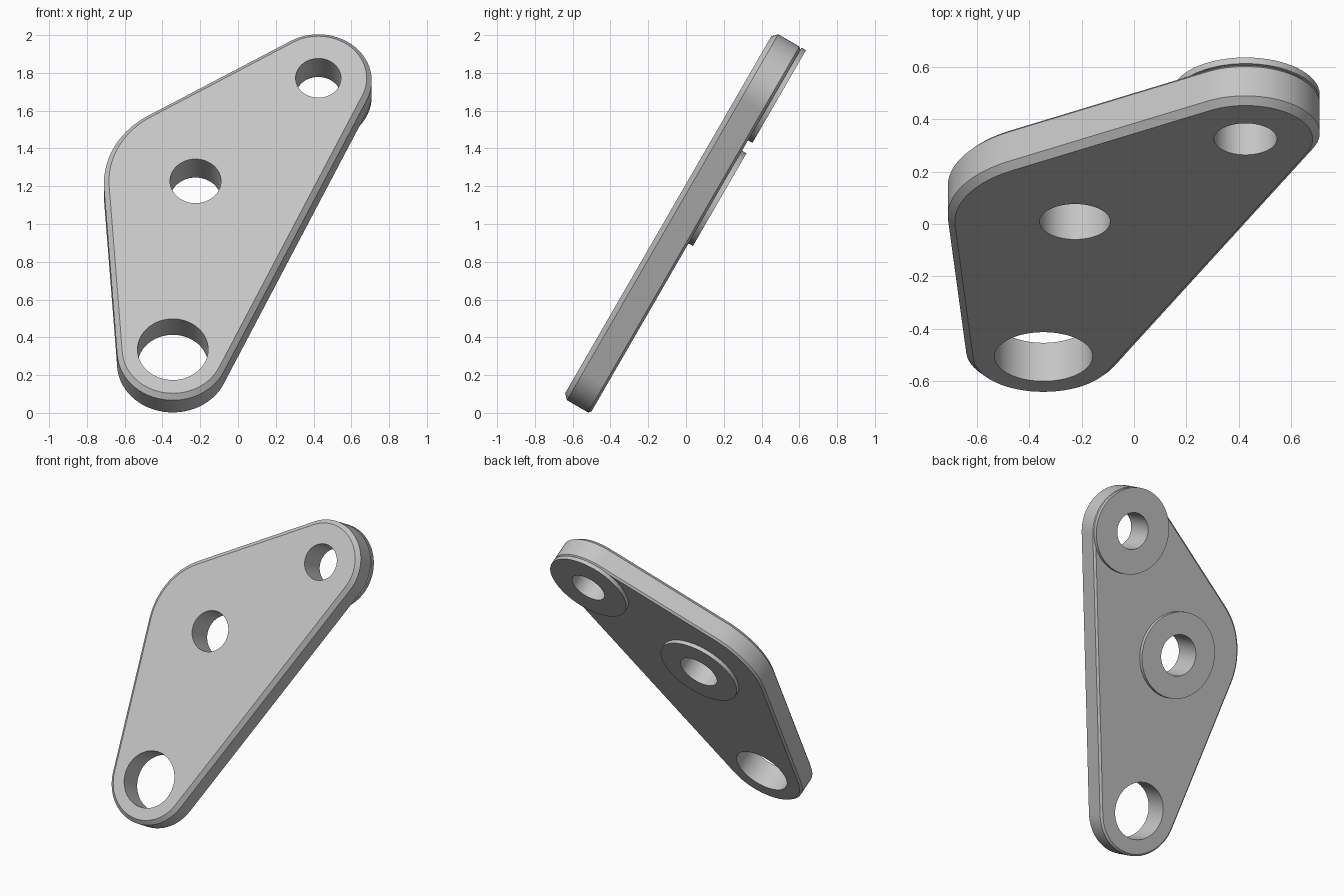
import bpy, bmesh, math
from mathutils import Vector

cube = bpy.data.objects.get("Cube")
if cube:
    bpy.data.objects.remove(cube, do_unlink=True)

grey = bpy.data.materials.new("light_grey")
grey.use_nodes = True
grey.diffuse_color = (0.56, 0.56, 0.56, 1)
grey.node_tree.nodes["Principled BSDF"].inputs["Base Color"].default_value = grey.diffuse_color

# Lobes in the plate's own plane, counter-clockwise: centre, outer radius, hole radius
LOBES = [
    (Vector((-0.345, 0.038)), 0.295, 0.187),   # lower tip
    (Vector((0.425, 1.697)), 0.283, 0.12),     # upper tip
    (Vector((-0.225, 1.067)), 0.485, 0.135),   # middle
]
# Heights along the plate normal
FRONT, BACK, BOSS_BACK = 0.606, 0.437, 0.41
FRONT_CHAMFER, BACK_CHAMFER = 0.027, 0.013
BOSS_RADIUS = 0.283
TILT = math.radians(60)


def arc(centre, radius, start, end, steps):
    return [centre + radius * Vector((math.cos(a), math.sin(a)))
            for a in (start + (end - start) * i / steps for i in range(steps + 1))]


def circle(centre, radius):
    return arc(centre, radius, 0, math.tau, 64)[:-1]


def tangent_angle(a, b):
    """Outward direction of the straight edge running from lobe a to lobe b."""
    d = b[0] - a[0]
    return math.atan2(d.y, d.x) - math.acos((a[1] - b[1]) / d.length)


def outline(inset):
    points = []
    for i, lobe in enumerate(LOBES):
        start = tangent_angle(LOBES[i - 1], lobe)
        end = tangent_angle(lobe, LOBES[(i + 1) % 3])
        end = start + (end - start) % math.tau
        points += arc(lobe[0], lobe[1] - inset, start, end, 28)
    return points


def add_loop(bm, points, height):
    return [bm.verts.new((p.x, p.y, height)) for p in points]


def bridge(bm, a, b):
    for i in range(len(a)):
        j = (i + 1) % len(a)
        bm.faces.new((a[i], a[j], b[j], b[i]))


def cap(bm, loops, normal):
    """Flat face bounded by an outline and its holes."""
    edges = []
    for loop in loops:
        for i, v in enumerate(loop):
            pair = (v, loop[(i + 1) % len(loop)])
            edges.append(bm.edges.get(pair) or bm.edges.new(pair))
    bmesh.ops.triangle_fill(bm, use_beauty=True, edges=edges, normal=normal)


def finish(bm, name):
    bmesh.ops.recalc_face_normals(bm, faces=bm.faces)
    mesh = bpy.data.meshes.new(name)
    bm.to_mesh(mesh)
    bm.free()
    mesh.materials.append(grey)
    obj = bpy.data.objects.new(name, mesh)
    obj.rotation_euler.x = TILT
    bpy.context.collection.objects.link(obj)
    bpy.ops.object.select_all(action='DESELECT')
    obj.select_set(True)
    bpy.context.view_layer.objects.active = obj
    bpy.ops.object.shade_smooth_by_angle(angle=math.radians(25))


# Plate with chamfered rims and three through holes
bm = bmesh.new()
rims = [add_loop(bm, outline(inset), height) for inset, height in (
    (FRONT_CHAMFER, FRONT), (0, FRONT - FRONT_CHAMFER),
    (0, BACK + BACK_CHAMFER), (BACK_CHAMFER, BACK))]
for upper, lower in zip(rims, rims[1:]):
    bridge(bm, upper, lower)
front_holes = [add_loop(bm, circle(c, h), FRONT) for c, r, h in LOBES]
back_holes = [add_loop(bm, circle(c, h), BACK) for c, r, h in LOBES]
for upper, lower in zip(front_holes, back_holes):
    bridge(bm, upper, lower)
cap(bm, [rims[0]] + front_holes, (0, 0, 1))
cap(bm, [rims[-1]] + back_holes, (0, 0, -1))
finish(bm, "plate")

# Raised ring bosses on the back
for name, (centre, _, hole) in (("upper_boss", LOBES[1]), ("middle_boss", LOBES[2])):
    bm = bmesh.new()
    rings = [add_loop(bm, circle(centre, radius), height) for radius, height in (
        (hole, BACK), (BOSS_RADIUS, BACK), (BOSS_RADIUS, BOSS_BACK), (hole, BOSS_BACK))]
    for i in range(4):
        bridge(bm, rings[i], rings[(i + 1) % 4])
    finish(bm, name)
